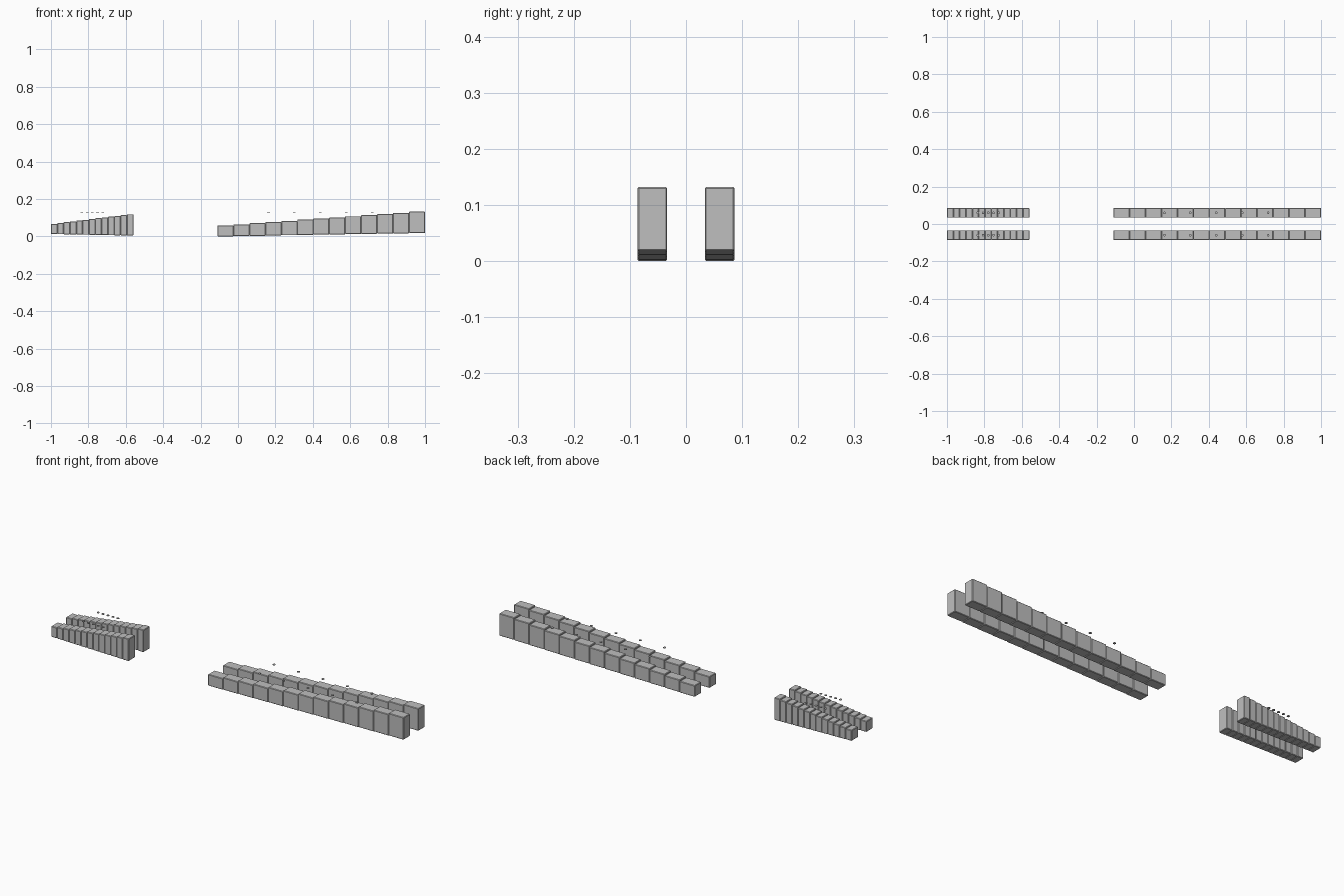
import bpy
import bmesh
from mathutils import Matrix

cube = bpy.data.objects.get("Cube")
if cube:
    bpy.data.objects.remove(cube, do_unlink=True)

grey = bpy.data.materials.new("stone grey")
grey.use_nodes = True
colour = (0.52, 0.52, 0.52, 1)
grey.diffuse_color = colour
grey.node_tree.nodes["Principled BSDF"].inputs["Base Color"].default_value = colour


def add_object(name, bm, location):
    mesh = bpy.data.meshes.new(name)
    bm.to_mesh(mesh)
    bm.free()
    mesh.materials.append(grey)
    obj = bpy.data.objects.new(name, mesh)
    obj.location = location
    bpy.context.collection.objects.link(obj)
    return obj


def block(name, x0, x1, y, z0, z1):
    """Box with finely chamfered edges."""
    bm = bmesh.new()
    bmesh.ops.create_cube(bm, size=1, matrix=Matrix.Diagonal((x1 - x0, WIDTH, z1 - z0, 1)))
    bmesh.ops.bevel(bm, geom=bm.edges[:], offset=0.0025, segments=1, affect='EDGES')
    add_object(name, bm, ((x0 + x1) / 2, y, (z0 + z1) / 2))


def stud(name, x, y):
    """Small thin disc floating above the wall."""
    bm = bmesh.new()
    bmesh.ops.create_cone(bm, cap_ends=True, segments=8, radius1=0.007, radius2=0.007, depth=0.003)
    add_object(name, bm, (x, y, 0.125))


def lerp(a, b, t):
    return a + (b - a) * t


WIDTH = 0.053
BLOCKS = 13
STUDS = 5

# Each ramp: x range, bottom range, top range, stud x range
ramps = {
    "short_ramp": ((-1, -0.56), (0.012, 0.004), (0.067, 0.118), (-0.835, -0.723)),
    "long_ramp": ((-0.11, 1), (0, 0.018), (0.058, 0.132), (0.163, 0.717)),
}

for ramp, (xs, bottoms, tops, stud_xs) in ramps.items():
    for side, y in (("front", -0.06), ("back", 0.06)):
        # Row of stepped blocks
        for i in range(BLOCKS):
            t = i / (BLOCKS - 1)
            block(f"{ramp}_{side}_block_{i + 1}",
                  lerp(*xs, i / BLOCKS), lerp(*xs, (i + 1) / BLOCKS), y,
                  lerp(*bottoms, t), lerp(*tops, t))
        # Row of studs
        for i in range(STUDS):
            stud(f"{ramp}_{side}_stud_{i + 1}", lerp(*stud_xs, i / (STUDS - 1)), y)
